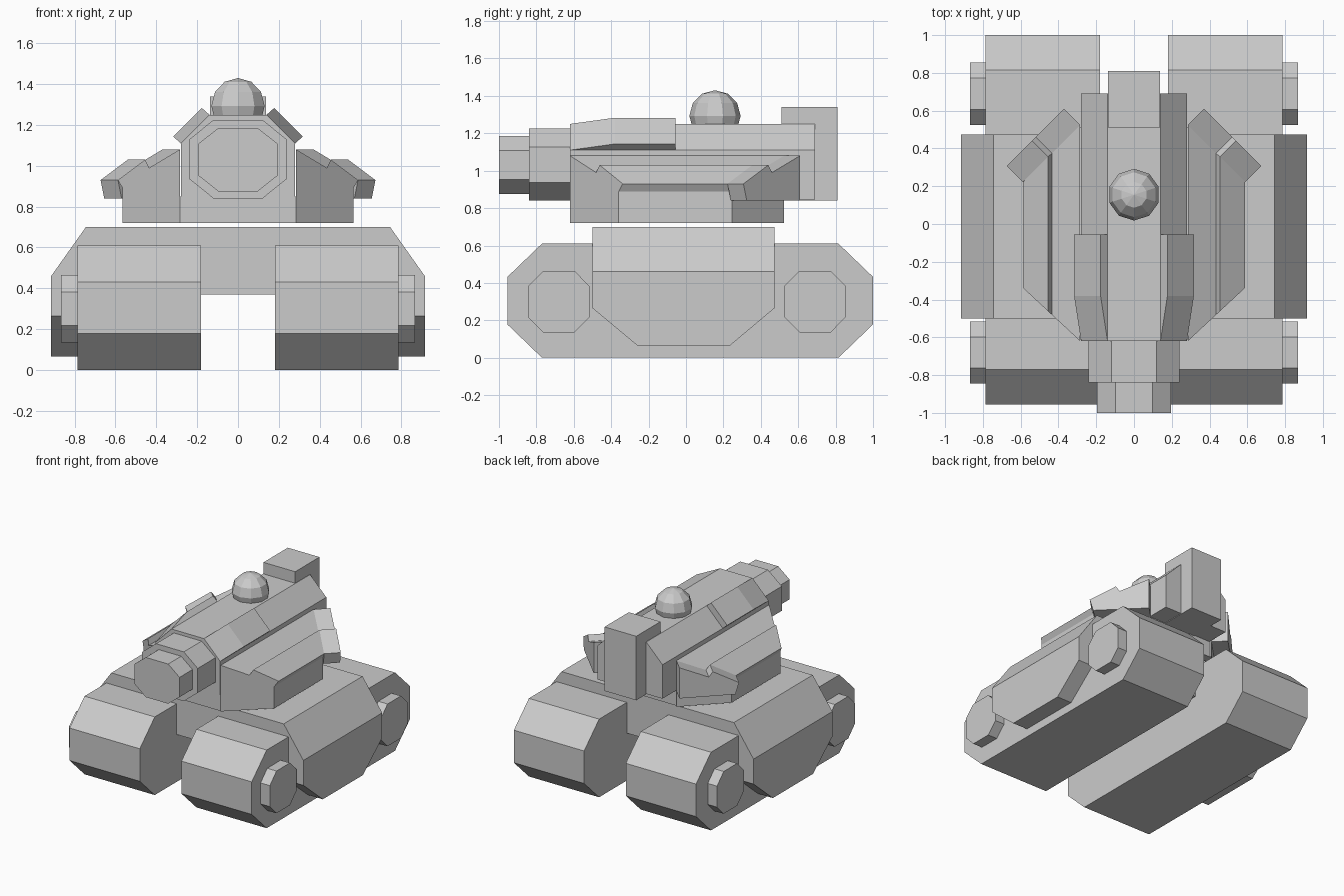
import bpy, bmesh
from mathutils import Vector

if "Cube" in bpy.data.objects:
    bpy.data.objects.remove(bpy.data.objects["Cube"], do_unlink=True)

grey = bpy.data.materials.new("plain_grey")
grey.use_nodes = True
colour = (0.6, 0.6, 0.6, 1)
grey.diffuse_color = colour
grey.node_tree.nodes["Principled BSDF"].inputs["Base Color"].default_value = colour


def finish(name, bm, mirror=False):
    bmesh.ops.recalc_face_normals(bm, faces=bm.faces)
    mesh = bpy.data.meshes.new(name)
    bm.to_mesh(mesh)
    bm.free()
    mesh.materials.append(grey)
    obj = bpy.data.objects.new(name, mesh)
    bpy.context.collection.objects.link(obj)
    if mirror:
        mod = obj.modifiers.new("Mirror", 'MIRROR')
        mod.use_clip = False
        mod.use_mirror_merge = False
    return obj


def loft(name, ring_a, ring_b, mirror=False):
    """Solid joining two matching outlines."""
    bm = bmesh.new()
    a = [bm.verts.new(p) for p in ring_a]
    b = [bm.verts.new(p) for p in ring_b]
    bm.faces.new(a)
    bm.faces.new(b[::-1])
    for i in range(len(a)):
        j = (i + 1) % len(a)
        bm.faces.new((a[i], b[i], b[j], a[j]))
    return finish(name, bm, mirror)


def along_x(name, profile, x0, x1, mirror=True):
    return loft(name, [(x0, y, z) for y, z in profile],
                [(x1, y, z) for y, z in profile], mirror)


def along_y(name, profile, y0, y1):
    return loft(name, [(x, y0, z) for x, z in profile],
                [(x, y1, z) for x, z in profile])


def octagon(u0, u1, v0, v1, cu, cv):
    """Rectangle with its corners cut by cu and cv."""
    return [(u0 + cu, v0), (u1 - cu, v0), (u1, v0 + cv), (u1, v1 - cv),
            (u1 - cu, v1), (u0 + cu, v1), (u0, v1 - cv), (u0, v0 + cv)]


def box(name, x, y0, y1, z0, z1):
    return along_y(name, [(-x, z0), (x, z0), (x, z1), (-x, z1)], y0, y1)


# Tracks and wheel hubs
along_x("tracks", octagon(-0.955, 1.0, 0, 0.61, 0.185, 0.178), 0.18, 0.787)
for name, y in (("front_hubs", -0.68), ("rear_hubs", 0.69)):
    along_x(name, octagon(y - 0.165, y + 0.165, 0.135, 0.465, 0.082, 0.083), 0.75, 0.867)

# Hull with sloping shoulders and side skirts
hull_half = [(0.745, 0.70), (0.915, 0.46), (0.5, 0.46), (0.5, 0.37)]
along_y("hull", hull_half + [(-x, z) for x, z in hull_half[::-1]], -0.5, 0.473)
along_x("side_skirts", [(-0.5, 0.46), (-0.5, 0.265), (-0.26, 0.065),
                        (0.235, 0.065), (0.473, 0.265), (0.473, 0.46)], 0.6, 0.915)

# Turret base, with grooved side armour cut diagonally at both ends
box("turret_base", 0.285, -0.615, 0.51, 0.72, 0.85)
roof = [(0.285, 1.08), (0.435, 0.99), (0.455, 1.03), (0.588, 0.93), (0.565, 0.89)]
section = roof + [(0.565, 0.72), (0.285, 0.72)]
loft("turret_sides", [(x, -0.62 + (x - 0.285) * 0.93, z) for x, z in section],
     [(x, 0.81 - x, z) for x, z in section], True)

# Rear flanges standing out from the diagonal rear faces
flange = [(x, 0.81 - x, z) for x, z in roof[:4] + [(0.57, 0.84), (0.285, 0.84)]]
loft("rear_flanges", flange, [(x + 0.085, y + 0.085, z) for x, y, z in flange], True)

# Gun housing and stepped barrel
along_y("gun_housing", [(-0.28, 0.845), (0.28, 0.845), (0.28, 1.11),
                        (0.14, 1.25), (-0.14, 1.25), (-0.28, 1.11)], -0.62, 0.69)
along_y("barrel_collar", octagon(-0.24, 0.24, 0.84, 1.225, 0.12, 0.097), -0.84, -0.6)
along_y("muzzle", octagon(-0.195, 0.195, 0.875, 1.185, 0.098, 0.078), -1.0, -0.82)

# Wedge plates on the housing bevels
plate = [Vector(p) for p in ((0.14, -0.62, 1.25), (0.177, -0.38, 1.283),
                             (0.177, -0.055, 1.283), (0.14, -0.055, 1.25))]
loft("shoulder_plates", plate, [p + Vector((0.14, 0, -0.14)) for p in plate], True)

# Rear box and top dome
box("rear_box", 0.137, 0.51, 0.81, 0.84, 1.34)
bm = bmesh.new()
bmesh.ops.create_uvsphere(bm, u_segments=10, v_segments=6, radius=0.137)
bmesh.ops.translate(bm, verts=bm.verts, vec=(0, 0.155, 1.293))
finish("top_dome", bm)
